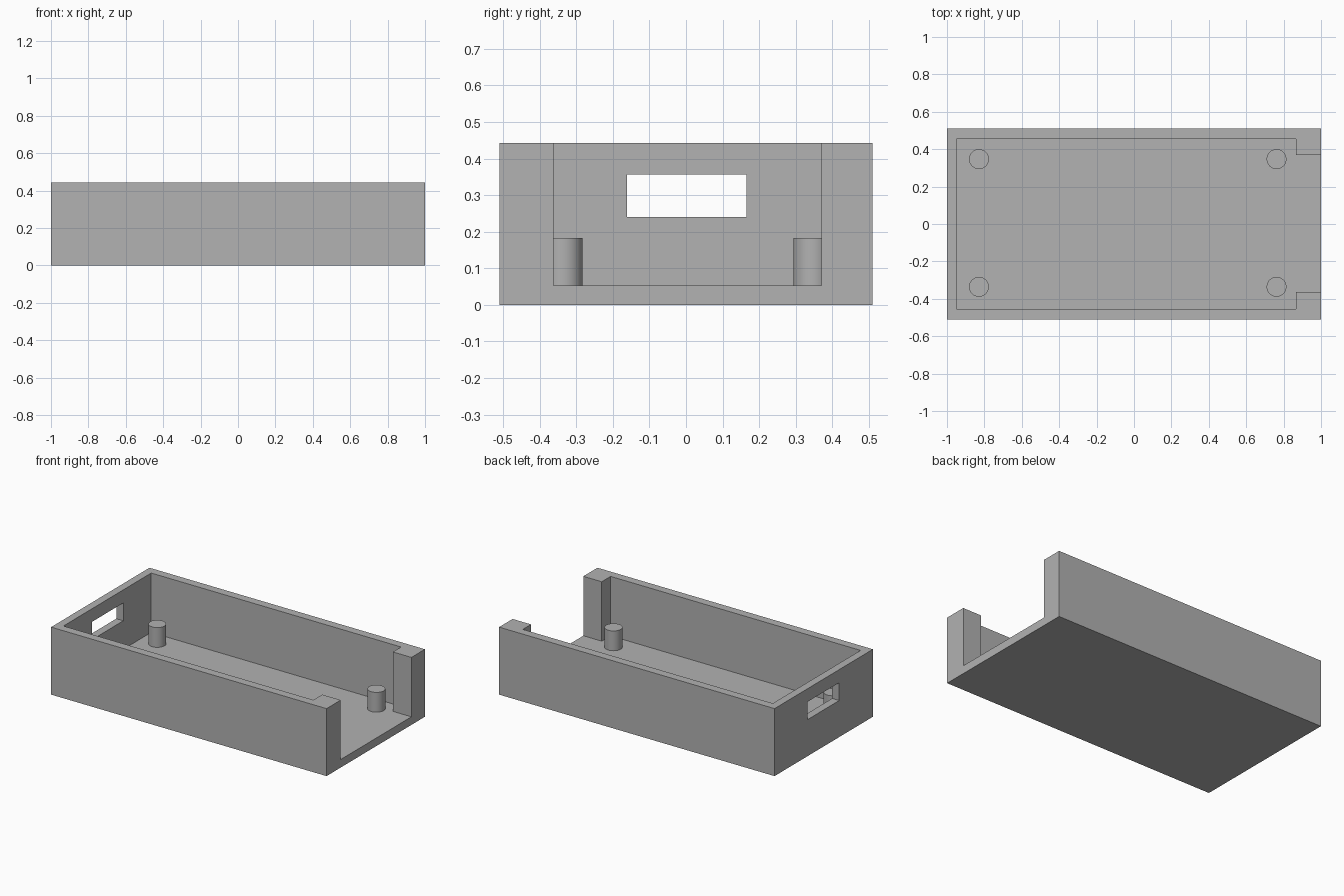
import bpy
import bmesh

HEIGHT, FLOOR = 0.443, 0.053

if "Cube" in bpy.data.objects:
    bpy.data.objects.remove(bpy.data.objects["Cube"], do_unlink=True)

grey = bpy.data.materials.new("plain_grey")
grey.use_nodes = True
grey.diffuse_color = (0.445, 0.445, 0.445, 1)
grey.node_tree.nodes["Principled BSDF"].inputs["Base Color"].default_value = grey.diffuse_color


def prism(name, outline, z0, z1):
    """Extrude a flat outline from z0 up to z1."""
    bm = bmesh.new()
    base = bm.faces.new([bm.verts.new((x, y, z0)) for x, y in outline])
    top = bmesh.ops.extrude_face_region(bm, geom=[base])["geom"]
    verts = [v for v in top if isinstance(v, bmesh.types.BMVert)]
    bmesh.ops.translate(bm, verts=verts, vec=(0, 0, z1 - z0))
    bmesh.ops.recalc_face_normals(bm, faces=bm.faces)
    mesh = bpy.data.meshes.new(name)
    bm.to_mesh(mesh)
    bm.free()
    mesh.materials.append(grey)
    obj = bpy.data.objects.new(name, mesh)
    bpy.context.collection.objects.link(obj)
    return obj


def rectangle(x0, x1, y0, y1):
    return [(x0, y0), (x1, y0), (x1, y1), (x0, y1)]


def cut(target, cutter):
    """Subtract the cutter, then discard it."""
    cutter.hide_render = True
    mod = target.modifiers.new("cut", "BOOLEAN")
    mod.operation = "DIFFERENCE"
    mod.solver = "EXACT"
    mod.object = cutter
    bpy.context.view_layer.objects.active = target
    bpy.ops.object.modifier_apply(modifier=mod.name)
    bpy.data.objects.remove(cutter, do_unlink=True)


# Tray body
tray = prism("tray_body", rectangle(-1, 1, -0.51, 0.51), 0, HEIGHT)

# Cavity with the wide opening through the +x end
cavity = [(-0.949, -0.455), (0.866, -0.455), (0.866, -0.363), (1.1, -0.363),
          (1.1, 0.37), (0.866, 0.37), (0.866, 0.455), (-0.949, 0.455)]
cut(tray, prism("cavity_cutter", cavity, FLOOR, HEIGHT + 0.1))

# Port window in the -x end wall
cut(tray, prism("port_cutter", rectangle(-1.1, -0.9, -0.161, 0.166), 0.24, 0.357))

# Four mounting posts on the floor
POST_TOP, SINK = 0.183, 0.01
for x, end in ((-0.829, "right"), (0.762, "left")):
    for y, side in ((-0.336, "front"), (0.347, "back")):
        depth = POST_TOP - FLOOR + SINK
        bpy.ops.mesh.primitive_cylinder_add(
            vertices=48, radius=0.053, depth=depth, location=(x, y, POST_TOP - depth / 2))
        post = bpy.context.object
        post.name = f"post_{side}_{end}"
        post.data.materials.append(grey)
        bpy.ops.object.shade_smooth_by_angle()
